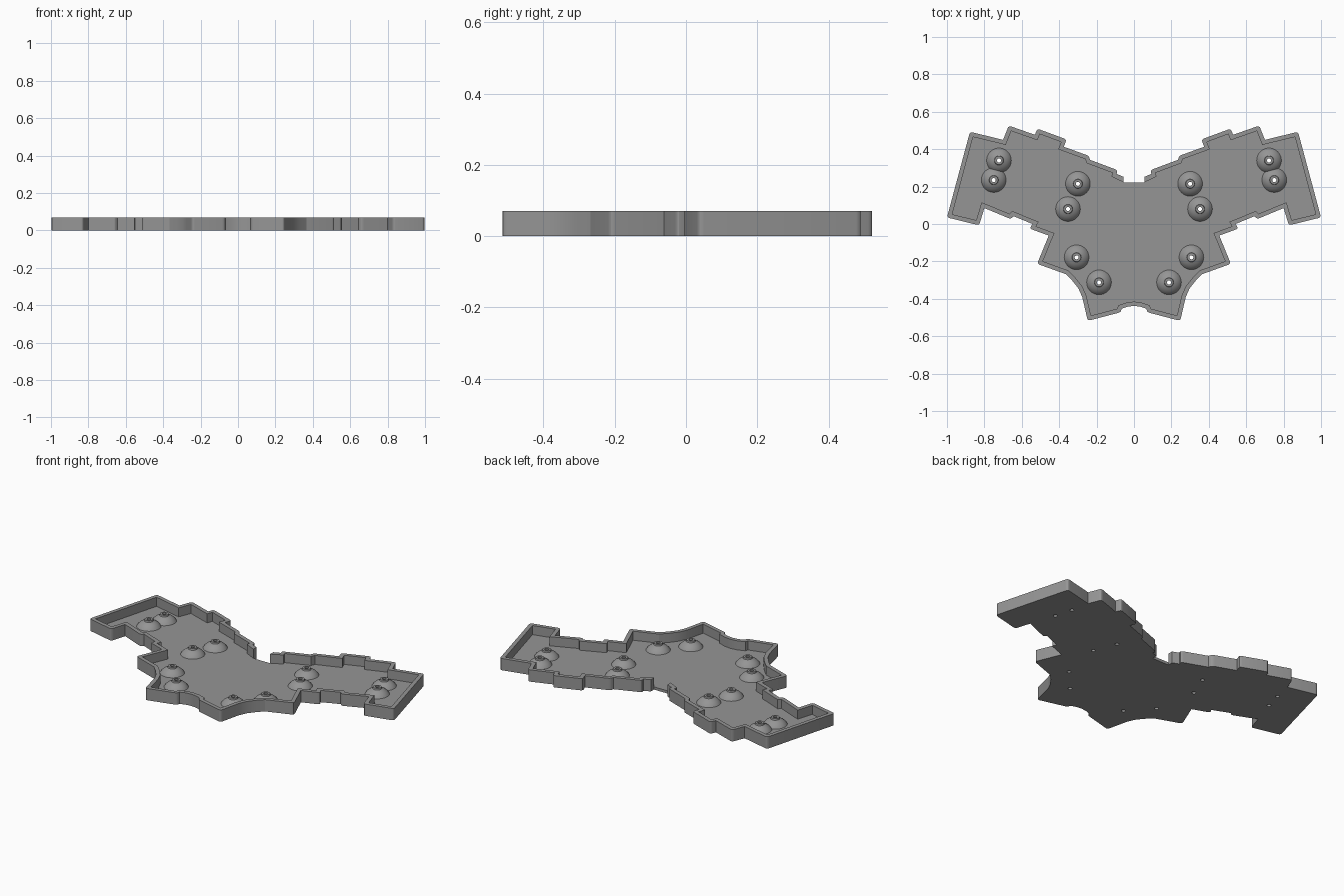
import bpy, bmesh, math
from mathutils import Vector

if "Cube" in bpy.data.objects:
    bpy.data.objects.remove(bpy.data.objects["Cube"])

HEIGHT, FLOOR, WALL = 0.07, 0.016, 0.023
HOLE = 0.011

grey = bpy.data.materials.new("mid_grey")
grey.diffuse_color = (0.3, 0.3, 0.3, 1)
grey.use_nodes = True
grey.node_tree.nodes["Principled BSDF"].inputs["Base Color"].default_value = grey.diffuse_color

# Right half of the outline, from the rear notch clockwise to the front centre
half = [(0.055, 0.252), (0.093, 0.268), (0.088, 0.288), (0.235, 0.343),
        (0.243, 0.365), (0.375, 0.413), (0.36, 0.452), (0.517, 0.51),
        (0.53, 0.477), (0.67, 0.526), (0.70, 0.45), (0.877, 0.493),
        (1.0, 0.035), (0.828, -0.007), (0.80, 0.085), (0.66, 0.027),
        (0.645, 0.042), (0.543, 0.0), (0.557, -0.025), (0.456, -0.062),
        (0.518, -0.213), (0.365, -0.268), (0.33, -0.303), (0.297, -0.345),
        (0.277, -0.39), (0.247, -0.518), (0.072, -0.472), (0.066, -0.453),
        (0.034, -0.442), (0.0, -0.438)]
posts = [(0.722, 0.34), (0.75, 0.235), (0.30, 0.215),
         (0.353, 0.08), (0.307, -0.178), (0.187, -0.312)]
posts += [(-x, y) for x, y in posts]
outline = [Vector(p) for p in half] + [Vector((-x, y)) for x, y in half[-2::-1]]


def inset(path, d):
    """Mitred offset of an open clockwise path towards its inside."""
    out = []
    for a, b, c in zip(path, path[1:], path[2:]):
        n1, n2 = [Vector((v.y, -v.x)).normalized() for v in (b - a, c - b)]
        m = n1 + n2
        out.append(b + m * (2 * d / max(m.length_squared, 0.8)))
    return [Vector((0.055, 0.222))] + out + [Vector((-0.055, 0.222))]


def round_outer(path, r):
    """Round the convex corners of an open clockwise path."""
    out = [path[0]]
    for a, b, c in zip(path, path[1:], path[2:]):
        u, v = a - b, c - b
        turn = (b - a).cross(c - b)
        if turn > 0 or u.angle(v) > 2.6:
            out.append(b)
            continue
        p = b + u.normalized() * min(r, u.length * 0.4)
        q = b + v.normalized() * min(r, v.length * 0.4)
        out += [p * (1 - t) ** 2 + b * 2 * t * (1 - t) + q * t * t
                for t in (0, 0.25, 0.5, 0.75, 1)]
    return out + [path[-1]]


def plate(name, loops, z0, z1):
    """Extruded flat shape; loops after the first become holes."""
    cu = bpy.data.curves.new(name, 'CURVE')
    cu.dimensions, cu.fill_mode = '2D', 'BOTH'
    cu.extrude = (z1 - z0) / 2
    for loop in loops:
        sp = cu.splines.new('POLY')
        sp.points.add(len(loop) - 1)
        for pt, p in zip(sp.points, loop):
            pt.co = (p[0], p[1], 0, 1)
        sp.use_cyclic_u = True
    ob = bpy.data.objects.new(name, cu)
    bpy.context.collection.objects.link(ob)
    ob.location.z = (z0 + z1) / 2
    bpy.ops.object.select_all(action='DESELECT')
    ob.select_set(True)
    bpy.context.view_layer.objects.active = ob
    bpy.ops.object.convert(target='MESH')
    ob = bpy.context.object
    ob.data.materials.clear()
    ob.data.materials.append(grey)
    bm = bmesh.new()
    bm.from_mesh(ob.data)
    bmesh.ops.remove_doubles(bm, verts=bm.verts, dist=1e-5)
    bmesh.ops.recalc_face_normals(bm, faces=bm.faces)
    bm.to_mesh(ob.data)
    bm.free()
    bpy.ops.object.shade_smooth_by_angle(angle=math.radians(25))


def circle(x, y, r, n=16):
    return [(x + r * math.cos(2 * math.pi * i / n),
             y + r * math.sin(2 * math.pi * i / n)) for i in range(n)]


# Rim wall and pierced floor
inner = inset(outline, WALL)
plate("rim_wall", [round_outer(outline, 0.016) + inner[::-1]], 0, HEIGHT)
plate("floor", [inner] + [circle(x, y, HOLE) for x, y in posts], 0, FLOOR)

# Domed screw posts with a bore, turned from one profile
profile = [(0.066, FLOOR), (0.06, 0.025), (0.05, 0.035), (0.038, 0.043),
           (0.025, 0.049), (0.023, 0.058), (HOLE, 0.058), (HOLE, FLOOR)]
SEG = 32
bm = bmesh.new()
rings = [[bm.verts.new((x, y, z)) for x, y in circle(0, 0, r, SEG)]
         for r, z in profile]
for lo, hi in zip(rings, rings[1:]):
    for i in range(SEG):
        j = (i + 1) % SEG
        bm.faces.new((lo[i], lo[j], hi[j], hi[i]))
post_mesh = bpy.data.meshes.new("screw_post")
bm.to_mesh(post_mesh)
bm.free()
post_mesh.materials.append(grey)
for i, (x, y) in enumerate(posts):
    ob = bpy.data.objects.new(f"screw_post_{i + 1}", post_mesh)
    bpy.context.collection.objects.link(ob)
    ob.location = (x, y, 0)
bpy.ops.object.select_all(action='DESELECT')
ob.select_set(True)
bpy.context.view_layer.objects.active = ob
bpy.ops.object.shade_smooth_by_angle(angle=math.radians(35))
